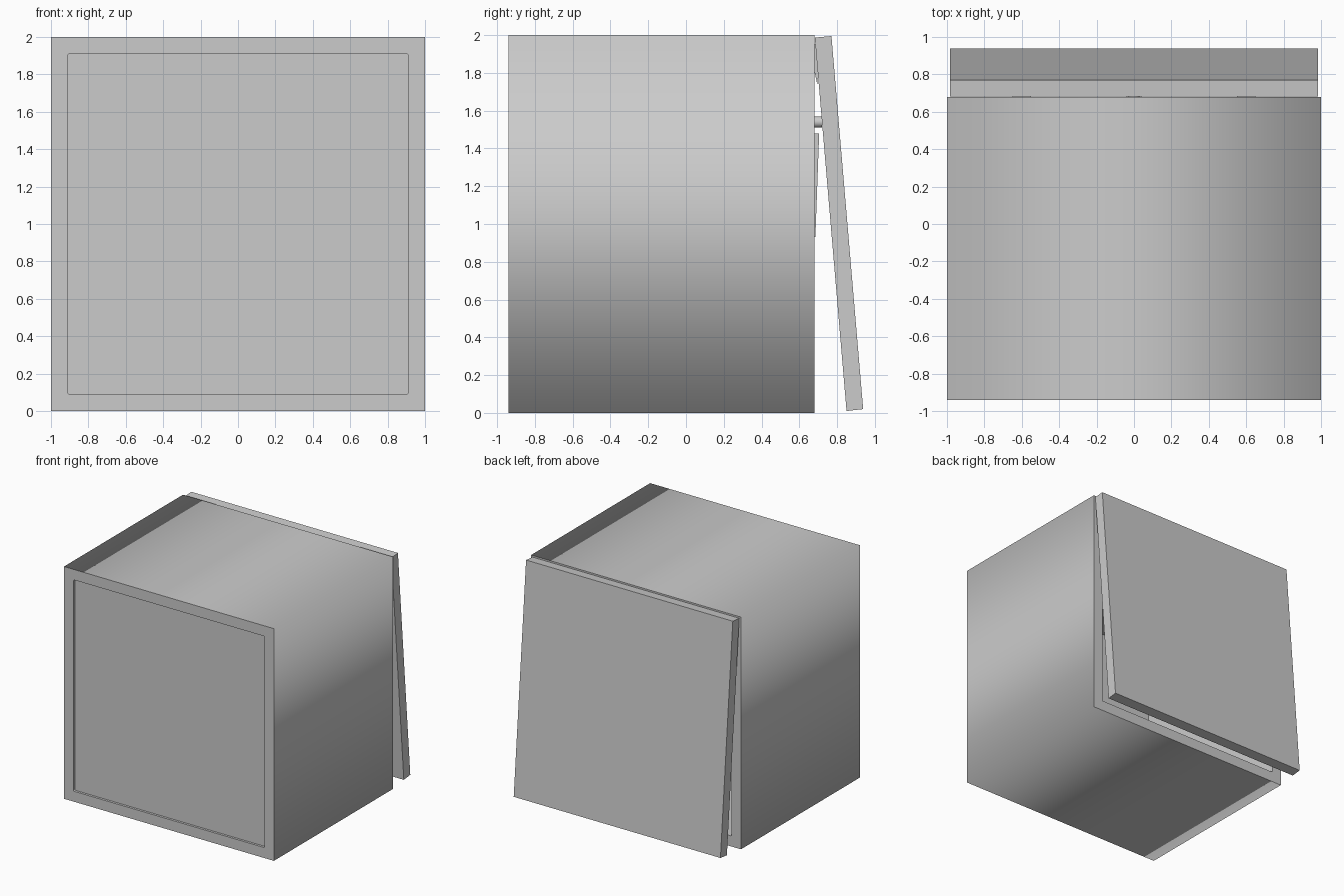
import bpy, bmesh, math

if "Cube" in bpy.data.objects:
    bpy.data.objects.remove(bpy.data.objects["Cube"])


def rounded_rect(hx, h0, h1, r, steps=3):
    """Rectangle outline with small rounded corners."""
    pts = []
    for cx, cz, a0 in ((hx - r, h1 - r, 0), (-hx + r, h1 - r, 90),
                       (-hx + r, h0 + r, 180), (hx - r, h0 + r, 270)):
        for i in range(steps + 1):
            a = math.radians(a0 + 90 * i / steps)
            pts.append((cx + r * math.cos(a), cz + r * math.sin(a)))
    return pts


def plate(name, outlines, y0, y1):
    """Filled XZ outlines (later ones are holes) extruded along y."""
    cu = bpy.data.curves.new(name, 'CURVE')
    cu.dimensions = '2D'
    cu.fill_mode = 'BOTH'
    cu.extrude = (y1 - y0) / 2
    for pts in outlines:
        sp = cu.splines.new('POLY')
        sp.points.add(len(pts) - 1)
        for p, (x, z) in zip(sp.points, pts):
            p.co = (x, z, 0, 1)
        sp.use_cyclic_u = True
    ob = bpy.data.objects.new(name, cu)
    ob.location.y = (y0 + y1) / 2
    ob.rotation_euler.x = math.pi / 2
    bpy.context.collection.objects.link(ob)
    return ob


def prism(name, profile, x0, x1):
    """YZ profile extruded along x."""
    bm = bmesh.new()
    f = bm.faces.new([bm.verts.new((x0, y, z)) for y, z in profile])
    ext = bmesh.ops.extrude_face_region(bm, geom=[f])
    for v in ext['geom']:
        if isinstance(v, bmesh.types.BMVert):
            v.co.x = x1
    bmesh.ops.recalc_face_normals(bm, faces=bm.faces)
    me = bpy.data.meshes.new(name)
    bm.to_mesh(me)
    bm.free()
    ob = bpy.data.objects.new(name, me)
    bpy.context.collection.objects.link(ob)
    return ob


# Hollow case, open at the back
outer = [(-1, 0), (1, 0), (1, 2), (-1, 2)]
plate("case", [outer, rounded_rect(0.91, 0.09, 1.91, 0.01)], -0.94, 0.68)

# Thin front pane, slightly recessed
plate("front_pane", [rounded_rect(0.91, 0.09, 1.91, 0.01)], -0.92, -0.90)

# Back lid, hinged at the top and leaning open
prism("back_lid", [(0.682, 1.987), (0.77, 1.995), (0.938, 0.02), (0.85, 0.01)],
      -0.985, 0.985)

# Small hinge wedges between case and lid
for side in (-1, 1):
    prism("lid_hinge", [(0.675, 1.95), (0.685, 1.95), (0.70, 1.80),
                        (0.695, 1.74), (0.675, 1.83)],
          side * 0.6 - 0.05, side * 0.6 + 0.05)

# Latch tongue and peg just behind the opening
prism("latch_tongue", [(0.66, 1.48), (0.705, 1.48), (0.685, 0.93), (0.66, 0.93)],
      -0.04, 0.04)
bpy.ops.mesh.primitive_cylinder_add(vertices=16, radius=0.03, depth=0.06,
                                    location=(0, 0.69, 1.54),
                                    rotation=(math.pi / 2, 0, 0))
peg = bpy.context.object
peg.name = "latch_peg"
bpy.ops.object.shade_smooth_by_angle()
